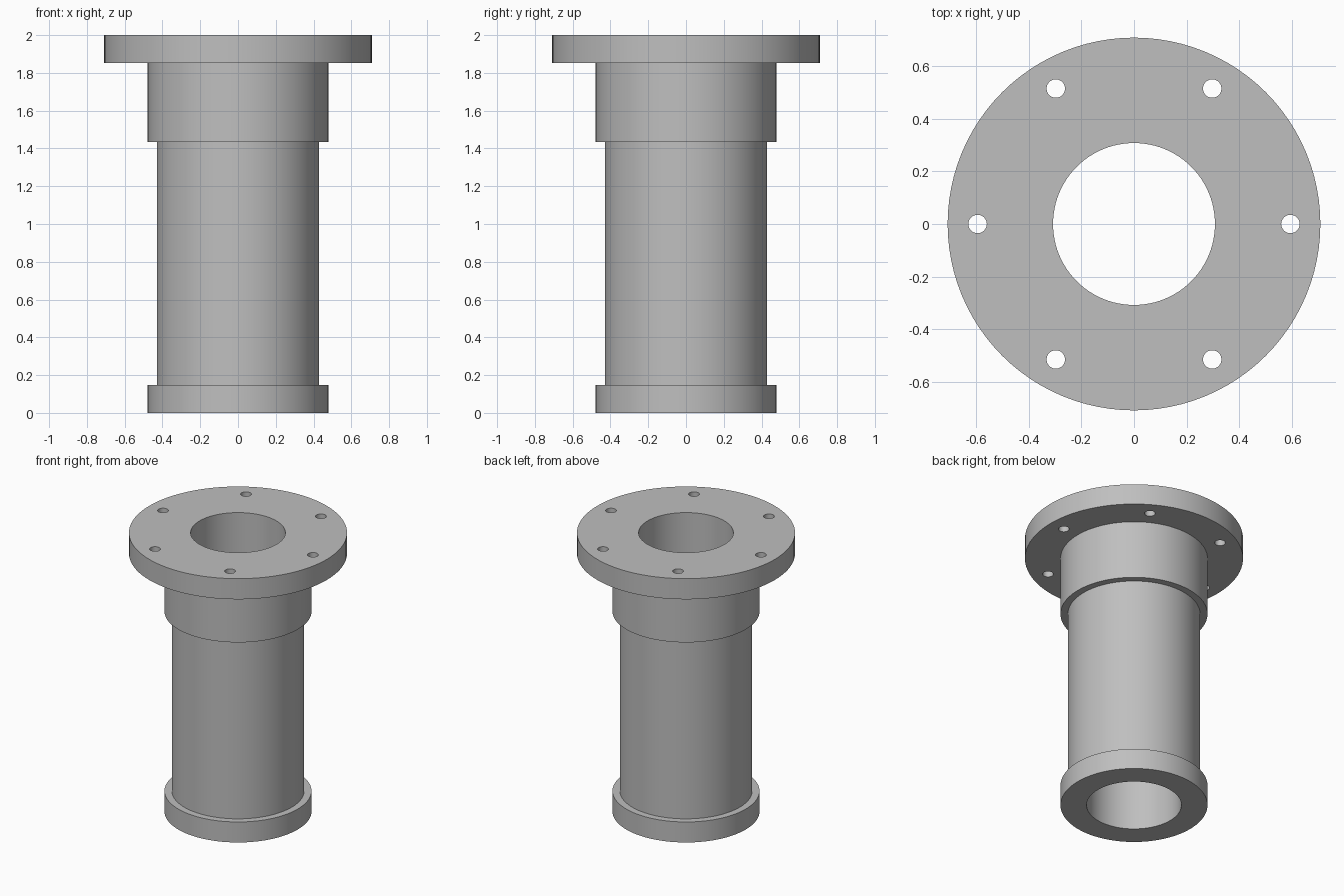
import bpy, bmesh, math

if "Cube" in bpy.data.objects:
    bpy.data.objects.remove(bpy.data.objects["Cube"])

SEGMENTS = 96
BORE = 0.308

steel = bpy.data.materials.new("grey_steel")
steel.diffuse_color = (0.52, 0.52, 0.52, 1)
steel.use_nodes = True
steel.node_tree.nodes["Principled BSDF"].inputs["Base Color"].default_value = steel.diffuse_color


def lathe(name, profile):
    """Revolve a closed (radius, z) profile around the z axis."""
    bm = bmesh.new()
    rings = []
    for r, z in profile:
        rings.append([bm.verts.new((r * math.cos(a), r * math.sin(a), z))
                      for a in (2 * math.pi * i / SEGMENTS for i in range(SEGMENTS))])
    for k, ring in enumerate(rings):
        nxt = rings[(k + 1) % len(rings)]
        for i in range(SEGMENTS):
            j = (i + 1) % SEGMENTS
            bm.faces.new((ring[i], ring[j], nxt[j], nxt[i]))
    bmesh.ops.recalc_face_normals(bm, faces=bm.faces)
    mesh = bpy.data.meshes.new(name)
    bm.to_mesh(mesh)
    bm.free()
    obj = bpy.data.objects.new(name, mesh)
    bpy.context.collection.objects.link(obj)
    mesh.materials.append(steel)
    return obj


# Stepped tube: base ring, barrel, collar and flange around a straight bore
body = lathe("flanged_tube", [
    (BORE, 0), (0.478, 0), (0.478, 0.147), (0.43, 0.147),
    (0.43, 1.435), (0.478, 1.435), (0.478, 1.852), (0.709, 1.852),
    (0.709, 2), (BORE, 2)])

# Six bolt holes through the flange
bpy.ops.object.select_all(action='DESELECT')
cutters = []
for i in range(6):
    a = math.radians(60 * i)
    bpy.ops.mesh.primitive_cylinder_add(
        vertices=32, radius=0.035, depth=0.4,
        location=(0.595 * math.cos(a), 0.595 * math.sin(a), 1.93))
    cutter = bpy.context.object
    cutter.name = "bolt_hole_cutter"
    cutter.hide_render = True
    cutter.data.materials.append(steel)
    cutters.append(cutter)

bpy.ops.object.select_all(action='DESELECT')
body.select_set(True)
bpy.context.view_layer.objects.active = body
for cutter in cutters:
    mod = body.modifiers.new("bolt_hole", 'BOOLEAN')
    mod.operation = 'DIFFERENCE'
    mod.solver = 'EXACT'
    mod.object = cutter
    bpy.ops.object.modifier_apply(modifier=mod.name)
for cutter in cutters:
    bpy.data.objects.remove(cutter, do_unlink=True)

# Smooth round walls, crisp rims
bpy.ops.object.shade_smooth_by_angle(angle=math.radians(30))
